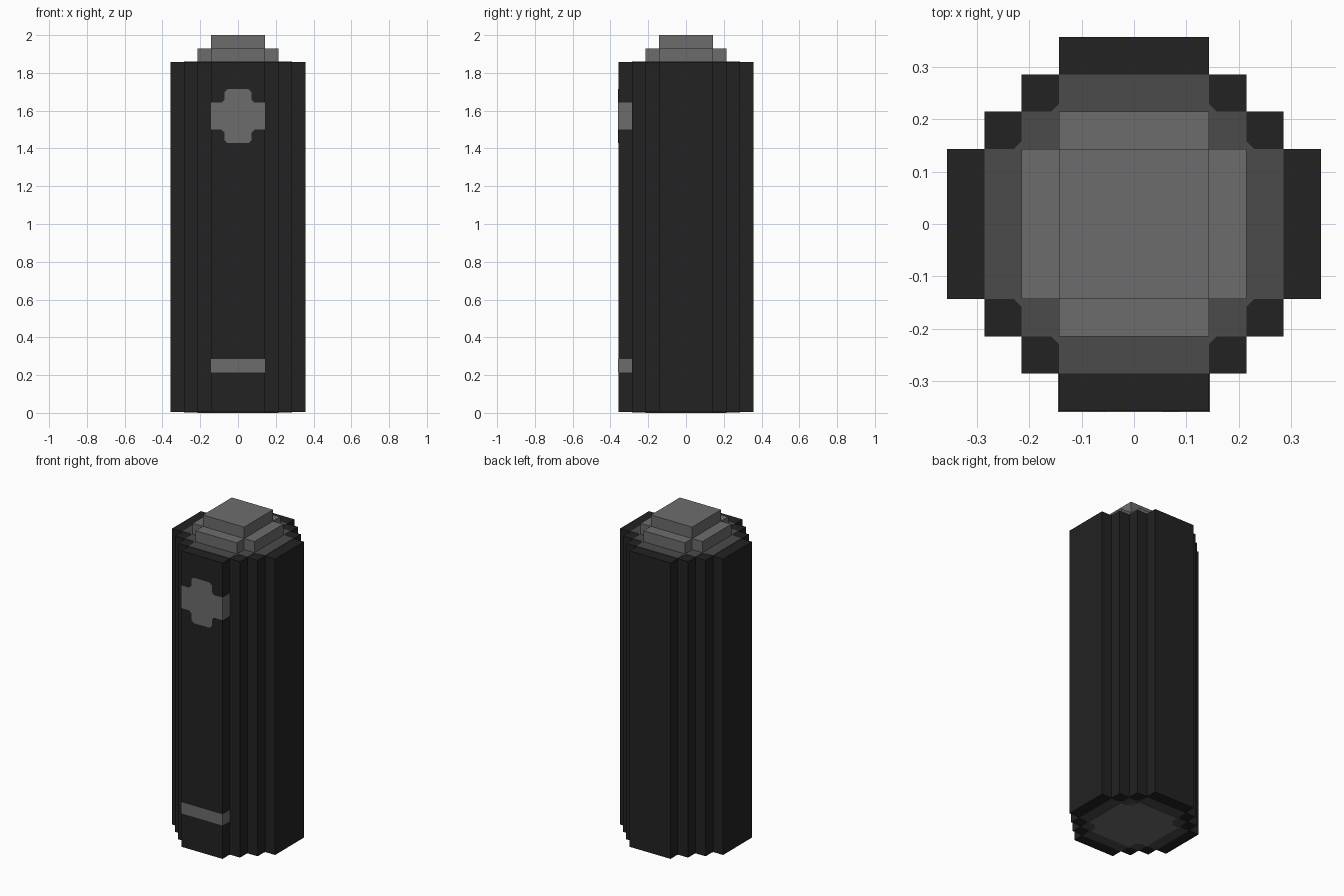
import bpy
import bmesh
from mathutils import Matrix, Vector

cube = bpy.data.objects.get("Cube")
if cube:
    bpy.data.objects.remove(cube)

U = 1 / 14      # size of one block
E = 0.03        # thickness of painted plates, in blocks
C = 0.22        # small corner cut, in blocks


def material(name, value):
    m = bpy.data.materials.new(name)
    m.use_nodes = True
    colour = (value, value, value, 1)
    m.diffuse_color = colour
    m.node_tree.nodes["Principled BSDF"].inputs["Base Color"].default_value = colour
    return m


BLACK = material("black", 0.016)
DARK = material("dark grey", 0.069)
GREY = material("mid grey", 0.152)


def mirror_quadrant(q):
    """Full outline from the corner points of its first quadrant."""
    left = [(-x, y) for x, y in reversed(q)]
    return q + left + [(-x, -y) for x, y in q] + [(x, -y) for x, y in reversed(q)]


def prism(name, quadrant, low, high, mat, upright=False, centre=0):
    """Extrude an outline along z, or along y when upright (centre is its height)."""
    bm = bmesh.new()
    face = bm.faces.new([bm.verts.new((x, y, low)) for x, y in mirror_quadrant(quadrant)])
    result = bmesh.ops.extrude_face_region(bm, geom=[face])
    verts = [v for v in result["geom"] if isinstance(v, bmesh.types.BMVert)]
    bmesh.ops.translate(bm, verts=verts, vec=(0, 0, high - low))
    if upright:
        for v in bm.verts:
            v.co = Vector((v.co.x, v.co.z, v.co.y + centre))
    bmesh.ops.transform(bm, matrix=Matrix.Scale(U, 4), verts=bm.verts)
    bmesh.ops.recalc_face_normals(bm, faces=bm.faces)
    mesh = bpy.data.meshes.new(name)
    bm.to_mesh(mesh)
    bm.free()
    mesh.materials.append(mat)
    obj = bpy.data.objects.new(name, mesh)
    bpy.context.collection.objects.link(obj)
    return obj


# Stepped outlines
body = [(5, 2), (4, 2), (4, 3), (3, 3), (3, 4), (2, 4), (2, 5)]
ring = [(4, 2), (3 + C, 2), (3, 2 + C), (3, 3), (2 + C, 3), (2, 3 + C), (2, 4)]
disc = [(3, 2), (2.4, 2), (2, 2.4), (2, 3)]
cross = [(3, 2), (2, 2), (2, 3)]
plus = [(2 + E, 1), (1 + C, 1), (1, 1 + C), (1, 2 - C), (1 - C, 2)]

# Casing, with the end rings and the bottom contact
prism("casing", body, 2 * E, 26, BLACK)
prism("top_ring", ring, 26 - E, 26 + E, DARK)
prism("bottom_ring", ring, E, 3 * E, DARK)
prism("bottom_contact", disc, 0, 2 * E, GREY)

# Raised terminal on top
prism("terminal_base", cross, 26, 27, GREY)
prism("terminal_tip", [(2, 2)], 27, 28, GREY)

# Polarity marks wrapped round the front ridge
prism("plus_mark", plus, -5 - E, -4, GREY, upright=True, centre=22)
prism("minus_mark", [(2 + E, 0.5)], -5 - E, -4, GREY, upright=True, centre=3.5)
